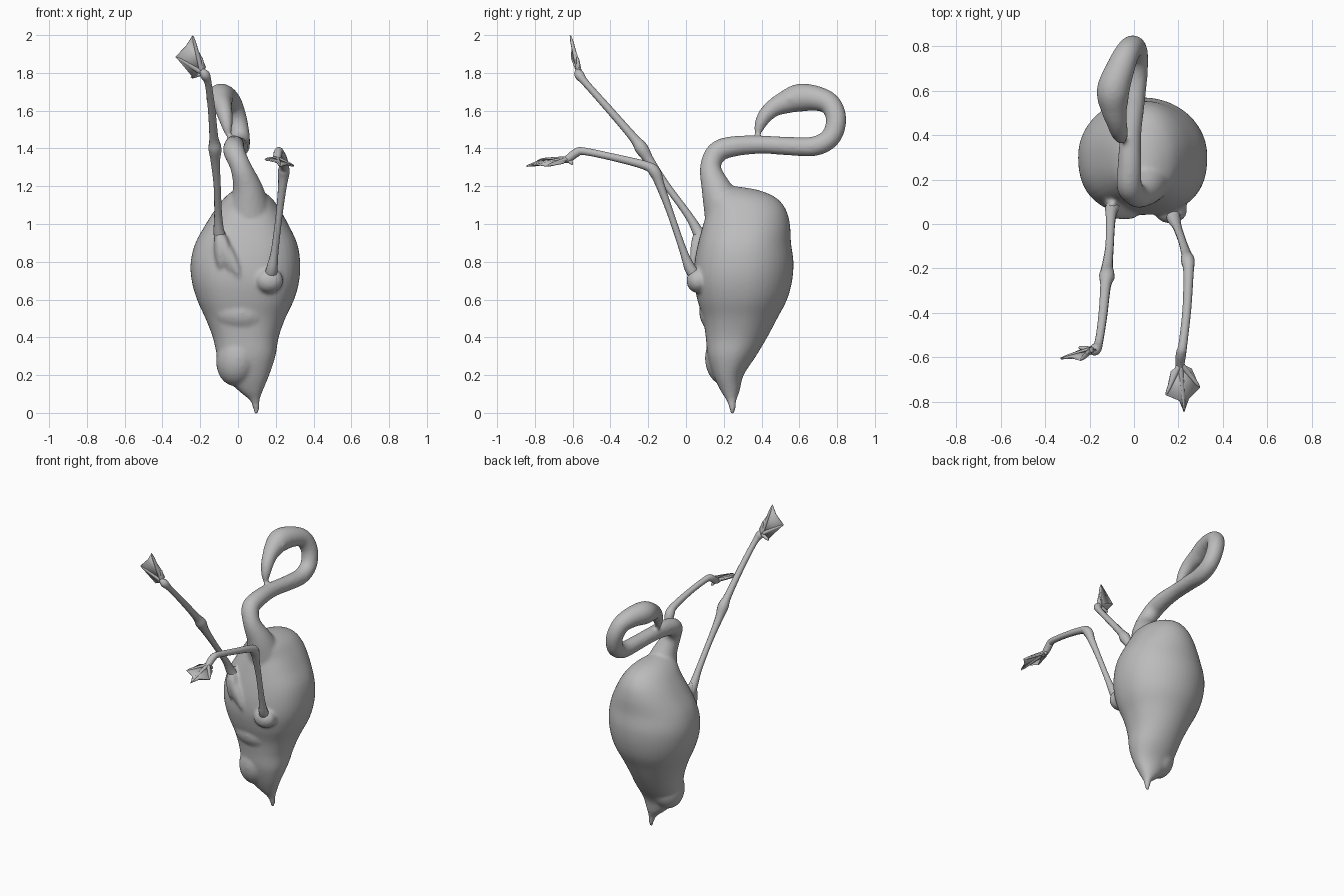
import bpy, bmesh, math
from mathutils import Vector

cube = bpy.data.objects.get("Cube")
if cube:
    bpy.data.objects.remove(cube, do_unlink=True)

grey = bpy.data.materials.new("plain grey")
grey.use_nodes = True
grey.diffuse_color = (0.5, 0.5, 0.5, 1)
grey.node_tree.nodes["Principled BSDF"].inputs["Base Color"].default_value = (0.5, 0.5, 0.5, 1)


def finish(bm, name):
    bmesh.ops.recalc_face_normals(bm, faces=bm.faces)
    me = bpy.data.meshes.new(name)
    bm.to_mesh(me)
    bm.free()
    me.materials.append(grey)
    me.polygons.foreach_set("use_smooth", [True] * len(me.polygons))
    ob = bpy.data.objects.new(name, me)
    bpy.context.collection.objects.link(ob)
    return ob


def smooth_path(rows, steps):
    """Catmull-Rom interpolation of rows of numbers."""
    pts = [rows[0]] + list(rows) + [rows[-1]]
    out = []
    for i in range(1, len(pts) - 2):
        for s in range(steps):
            t = s / steps
            out.append([0.5 * (2 * b + (c - a) * t + (2 * a - 5 * b + 4 * c - d) * t * t
                               + (3 * b - a - 3 * c + d) * t ** 3)
                        for a, b, c, d in zip(*pts[i - 1:i + 3])])
    return out + [list(rows[-1])]


def loft(rings, name):
    bm = bmesh.new()
    loops = [[bm.verts.new(p) for p in ring] for ring in rings]
    n = len(loops[0])
    for a, b in zip(loops, loops[1:]):
        for i in range(n):
            bm.faces.new((a[i], a[(i + 1) % n], b[(i + 1) % n], b[i]))
    bm.faces.new(loops[0][::-1])
    bm.faces.new(loops[-1])
    return finish(bm, name)


def tube(rows, name, sides=12, steps=5):
    """Round tube through (x, y, z, radius) rows."""
    path = smooth_path(rows, steps)
    pts = [Vector(p[:3]) for p in path]
    u, rings = None, []
    for i, p in enumerate(pts):
        t = (pts[min(i + 1, len(pts) - 1)] - pts[max(i - 1, 0)]).normalized()
        u = t.orthogonal() if u is None else u - t * u.dot(t)
        u.normalize()
        v = t.cross(u)
        rings.append([p + (u * math.cos(a) + v * math.sin(a)) * max(path[i][3], 0.002)
                      for a in (2 * math.pi * k / sides for k in range(sides))])
    return loft(rings, name)


def lump(name, centre, size, tilt=(0, 0, 0)):
    """Ellipsoid used for muscle and feather masses."""
    bpy.ops.mesh.primitive_uv_sphere_add(segments=24, ring_count=14, location=centre, rotation=tilt)
    ob = bpy.context.object
    ob.name = name
    ob.scale = size
    ob.data.materials.append(grey)
    return ob


def section(z, x0, x1, y0, y1, count=48):
    """Oval ring, round at the back and fuller at the front corners."""
    ring = []
    for k in range(count):
        a = 2 * math.pi * k / count
        c, s = math.cos(a), math.sin(a)
        power = 2.45 if s < 0 else 2.0
        r = (abs(c) ** power + abs(s) ** power) ** (-1 / power)
        ring.append(Vector(((x0 + x1) / 2 + (x1 - x0) / 2 * c * r,
                            (y0 + y1) / 2 + (y1 - y0) / 2 * s * r, z)))
    return ring


# Body: z, left/right and front/back limits of each section
sections = [
    (-0.007, 0.085, 0.108, 0.235, 0.257), (0.03, 0.078, 0.113, 0.228, 0.263),
    (0.07, 0.06, 0.115, 0.213, 0.268), (0.12, 0.0, 0.132, 0.182, 0.285),
    (0.20, -0.075, 0.165, 0.145, 0.305), (0.30, -0.11, 0.198, 0.115, 0.37),
    (0.40, -0.133, 0.215, 0.105, 0.43), (0.50, -0.172, 0.25, 0.09, 0.483),
    (0.60, -0.217, 0.297, 0.06, 0.535), (0.70, -0.245, 0.324, 0.042, 0.562),
    (0.80, -0.25, 0.329, 0.046, 0.569), (0.90, -0.225, 0.312, 0.065, 0.556),
    (1.00, -0.17, 0.265, 0.092, 0.55), (1.08, -0.118, 0.22, 0.115, 0.527),
    (1.14, -0.07, 0.175, 0.115, 0.475), (1.18, -0.02, 0.12, 0.125, 0.38),
    (1.20, 0.03, 0.07, 0.16, 0.26)]
body = loft([section(*row) for row in smooth_path(sections, 4)], "body_neck_and_head")

# Neck, head and bent beak
neck = tube([
    (0.06, 0.21, 1.07, 0.12), (0.05, 0.16, 1.19, 0.08), (0.015, 0.13, 1.30, 0.056),
    (-0.02, 0.168, 1.382, 0.057), (-0.02, 0.26, 1.412, 0.054), (-0.015, 0.40, 1.42, 0.048),
    (0.0, 0.55, 1.412, 0.049), (0.01, 0.68, 1.412, 0.052), (0.01, 0.765, 1.458, 0.053),
    (-0.005, 0.795, 1.55, 0.054), (-0.033, 0.765, 1.632, 0.057), (-0.065, 0.69, 1.665, 0.066),
    (-0.094, 0.60, 1.668, 0.074), (-0.09, 0.52, 1.642, 0.06), (-0.078, 0.46, 1.612, 0.047),
    (-0.067, 0.415, 1.567, 0.039), (-0.057, 0.387, 1.51, 0.027), (-0.05, 0.378, 1.462, 0.011)],
    "neck", 20, 6)

# Feather and muscle masses merged with the body
masses = [
    lump("tail_lobe", (0.0, 0.215, 0.29), (0.115, 0.115, 0.15), (0, 0.2, 0)),
    lump("belly_fold", (0.02, 0.2, 0.53), (0.17, 0.13, 0.12), (0, 0.1, 0)),
    lump("left_hip", (0.165, 0.062, 0.7), (0.075, 0.06, 0.065)),
    lump("left_eye", (-0.034, 0.55, 1.665), (0.012, 0.016, 0.014)),
    lump("right_eye", (-0.152, 0.55, 1.665), (0.012, 0.016, 0.014))]
# Plumes of the right thigh fan out from the leg
for i, (x, y, z, lean) in enumerate([(-0.095, 0.075, 0.87, -0.05), (-0.06, 0.07, 0.845, -0.25),
                                     (-0.025, 0.07, 0.8, -0.38)]):
    masses.append(lump(f"thigh_plume_{i}", (x, y, z), (0.032, 0.05, 0.12), (0, lean, 0)))

bpy.ops.object.select_all(action='DESELECT')
for ob in [body, neck] + masses:
    ob.select_set(True)
bpy.context.view_layer.objects.active = body
bpy.ops.object.join()
remesh = body.modifiers.new("blend", 'REMESH')
remesh.mode = 'VOXEL'
remesh.voxel_size = 0.01
remesh.use_smooth_shade = True
soft = body.modifiers.new("soften", 'SMOOTH')
soft.factor = 0.5
soft.iterations = 6
bpy.ops.object.convert(target='MESH')

# Legs: thigh, swollen joint, shank and ankle
tube([(-0.08, 0.1, 0.88, 0.04), (-0.1, 0.065, 0.955, 0.03), (-0.105, 0.01, 1.05, 0.021),
      (-0.11, -0.1, 1.2, 0.019), (-0.12, -0.19, 1.33, 0.025), (-0.122, -0.235, 1.40, 0.035),
      (-0.128, -0.28, 1.46, 0.024), (-0.14, -0.41, 1.61, 0.02), (-0.158, -0.53, 1.745, 0.019),
      (-0.175, -0.565, 1.79, 0.026), (-0.195, -0.575, 1.815, 0.012)], "right_leg")
tube([(0.17, 0.06, 0.715, 0.034), (0.18, 0.022, 0.765, 0.03), (0.195, -0.015, 0.86, 0.02),
      (0.218, -0.08, 1.05, 0.018), (0.235, -0.135, 1.20, 0.023), (0.242, -0.165, 1.275, 0.031),
      (0.245, -0.215, 1.31, 0.024), (0.238, -0.38, 1.352, 0.02), (0.22, -0.54, 1.385, 0.02),
      (0.212, -0.58, 1.378, 0.023), (0.207, -0.625, 1.345, 0.021), (0.207, -0.66, 1.335, 0.012)],
     "left_leg")


def foot(side, ankle, rim, hind):
    """Webbed foot: the rim runs heel, toe, notch, toe, notch, toe, heel."""
    bm = bmesh.new()
    hub = bm.verts.new(ankle)
    vs = [bm.verts.new(p) for p in rim]
    for a, b in zip(vs, vs[1:]):
        bm.faces.new((hub, a, b))
    web = finish(bm, side + "_web")
    thick = web.modifiers.new("thickness", 'SOLIDIFY')
    thick.thickness = 0.008
    thick.offset = 0
    for label, tip in zip(("inner", "middle", "outer", "hind"), rim[1:6:2] + [hind]):
        a, b = Vector(ankle), Vector(tip)
        tube([(*a, 0.014), (*a.lerp(b, 0.5), 0.011), (*a.lerp(b, 0.85), 0.008), (*b, 0.002)],
             side + "_" + label + "_toe", 8, 3)


foot("right", (-0.19, -0.565, 1.80),
     [(-0.17, -0.565, 1.83), (-0.193, -0.575, 1.885), (-0.226, -0.592, 1.94),
      (-0.24, -0.612, 1.998), (-0.275, -0.602, 1.943), (-0.33, -0.605, 1.885),
      (-0.238, -0.567, 1.775)], (-0.25, -0.555, 1.775))
foot("left", (0.207, -0.625, 1.345),
     [(0.166, -0.665, 1.35), (0.143, -0.77, 1.342), (0.205, -0.795, 1.328),
      (0.225, -0.845, 1.306), (0.247, -0.785, 1.315), (0.296, -0.735, 1.307),
      (0.258, -0.65, 1.322)], (0.225, -0.6, 1.315))
